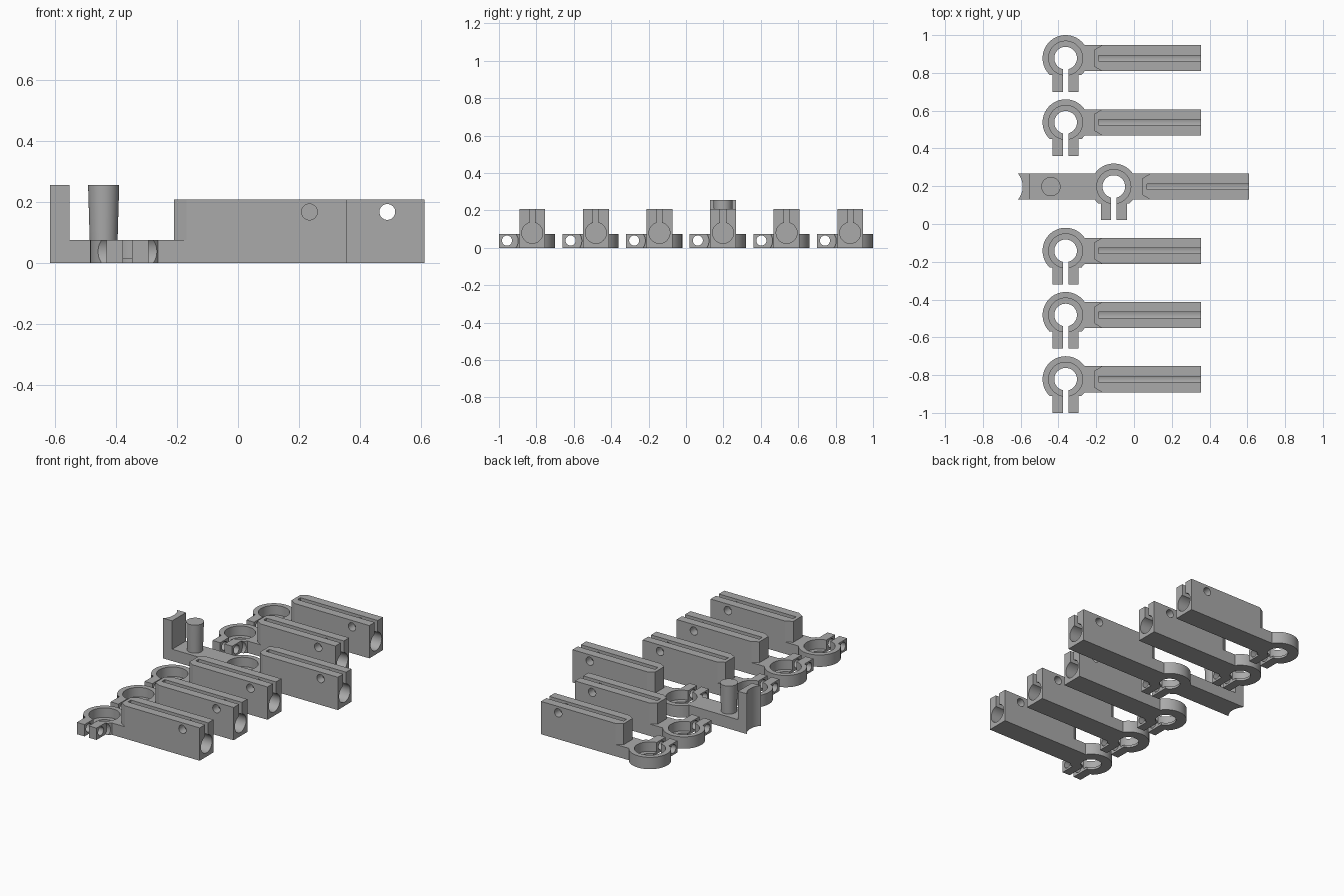
import bpy, bmesh
from math import pi
from mathutils import Matrix

if "Cube" in bpy.data.objects:
    bpy.data.objects.remove(bpy.data.objects["Cube"], do_unlink=True)

grey = bpy.data.materials.new("plain grey")
grey.use_nodes = True
grey.diffuse_color = (0.4, 0.4, 0.4, 1)
grey.node_tree.nodes["Principled BSDF"].inputs["Base Color"].default_value = (0.4, 0.4, 0.4, 1)

HALF = 0.069      # half width of the bar
LOW = 0.075       # height of ring and neck
TALL = 0.208      # height of the block
REACH = 0.717     # ring centre to the end of the bar
SLIT = 0.015      # half width of all slits


def to_object(bm, name):
    bmesh.ops.recalc_face_normals(bm, faces=bm.faces)
    mesh = bpy.data.meshes.new(name)
    bm.to_mesh(mesh)
    bm.free()
    mesh.materials.append(grey)
    obj = bpy.data.objects.new(name, mesh)
    bpy.context.collection.objects.link(obj)
    return obj


def prism(points, axis, start, end):
    """Extrude an outline along y (points are x, z) or z (points are x, y)."""
    bm = bmesh.new()
    put = (lambda a, b: (a, start, b)) if axis == "y" else (lambda a, b: (a, b, start))
    face = bm.faces.new([bm.verts.new(put(a, b)) for a, b in points])
    out = bmesh.ops.extrude_face_region(bm, geom=[face])
    move = (0, end - start, 0) if axis == "y" else (0, 0, end - start)
    bmesh.ops.translate(bm, vec=move, verts=[v for v in out["geom"] if isinstance(v, bmesh.types.BMVert)])
    return to_object(bm, "helper")


def box(x0, x1, y0, y1, z0, z1):
    return prism([(x0, y0), (x1, y0), (x1, y1), (x0, y1)], "z", z0, z1)


def cylinder(center, r, length, axis="z", r2=None, sides=64):
    bm = bmesh.new()
    turn = {"x": Matrix.Rotation(pi / 2, 4, "Y"), "y": Matrix.Rotation(pi / 2, 4, "X"),
            "z": Matrix.Identity(4)}[axis]
    bmesh.ops.create_cone(bm, cap_ends=True, segments=sides, radius1=r, radius2=r2 or r,
                          depth=length, matrix=Matrix.Translation(center) @ turn)
    return to_object(bm, "helper")


def combine(obj, operation, *tools):
    for tool in tools:
        mod = obj.modifiers.new("join", "BOOLEAN")
        mod.operation, mod.solver, mod.object = operation, "EXACT", tool
        bpy.context.view_layer.objects.active = obj
        bpy.ops.object.modifier_apply(modifier=mod.name)
        bpy.data.objects.remove(tool, do_unlink=True)


def clamp_arm(name, with_saddle):
    """One arm with the ring centre at the origin."""
    # side outline: low neck, tall block, optional upright end plate
    outline = [(REACH, 0), (REACH, TALL), (0.153, TALL), (0.153, LOW)]
    if with_saddle:
        outline += [(-0.445, LOW), (-0.445, 0.255), (-0.508, 0.255), (-0.508, 0)]
    else:
        outline += [(0, LOW), (0, 0)]
    arm = prism(outline, "y", -HALF, HALF)
    arm.name = arm.data.name = name

    # bevelled upright corners of the block
    for s in (-1, 1):
        combine(arm, "DIFFERENCE", prism(
            [(0.153, s * 0.045), (0.193, s * HALF), (0.193, s * 0.1), (0.14, s * 0.1), (0.14, s * 0.045)],
            "z", LOW, 0.3))

    # clamp ring, with room around the screw, then its two ears
    ring = cylinder((0, 0, LOW / 2), 0.122, LOW)
    for s in (-1, 1):
        combine(ring, "DIFFERENCE",
                cylinder((s * (HALF + 0.1), -0.135, LOW / 2), 0.06, 0.2, "x"))
    combine(arm, "UNION", ring, box(-HALF, HALF, -0.178, -0.06, 0, LOW))

    # stepped ring hole, slit and screw hole
    combine(arm, "DIFFERENCE",
            cylinder((0, 0, 0.115), 0.09, 0.2),
            cylinder((0, 0, 0), 0.06, 0.4),
            box(-SLIT, SLIT, -0.3, -0.03, -0.1, 0.2),
            cylinder((0, -0.135, 0.039), 0.027, 0.4, "x", sides=32))

    # blind bore along the bar, slit above it and cross hole
    combine(arm, "DIFFERENCE",
            cylinder((0.175 + 0.4, 0, 0.08), 0.056, 0.8, "x"),
            box(0.175, 0.9, -SLIT, SLIT, 0.08, 0.3),
            cylinder((0.596, 0, 0.167), 0.026, 0.4, "y", sides=32))

    # hollowed end plate and tapered peg
    if with_saddle:
        combine(arm, "DIFFERENCE", cylinder((-0.587, 0, 0.1), 0.105, 0.6))
        combine(arm, "UNION", cylinder((-0.333, 0, 0.155), 0.045, 0.2, r2=0.051))

    bpy.ops.object.select_all(action="DESELECT")
    arm.select_set(True)
    bpy.context.view_layer.objects.active = arm
    bpy.ops.object.shade_smooth_by_angle(angle=0.5)
    return arm


# row of arms: the third one carries the saddle and peg
short = clamp_arm("clamp_arm", False)
saddle = clamp_arm("saddle_arm", True)
first = True
for i in range(6):
    y = 0.878 - 0.34 * i
    if i == 2:
        saddle.location = (-0.107, y, 0)
        continue
    arm = short if first else short.copy()
    if not first:
        bpy.context.collection.objects.link(arm)
    first = False
    arm.name = f"clamp_arm_{i + 1}"
    arm.location = (-0.362, y, 0)
